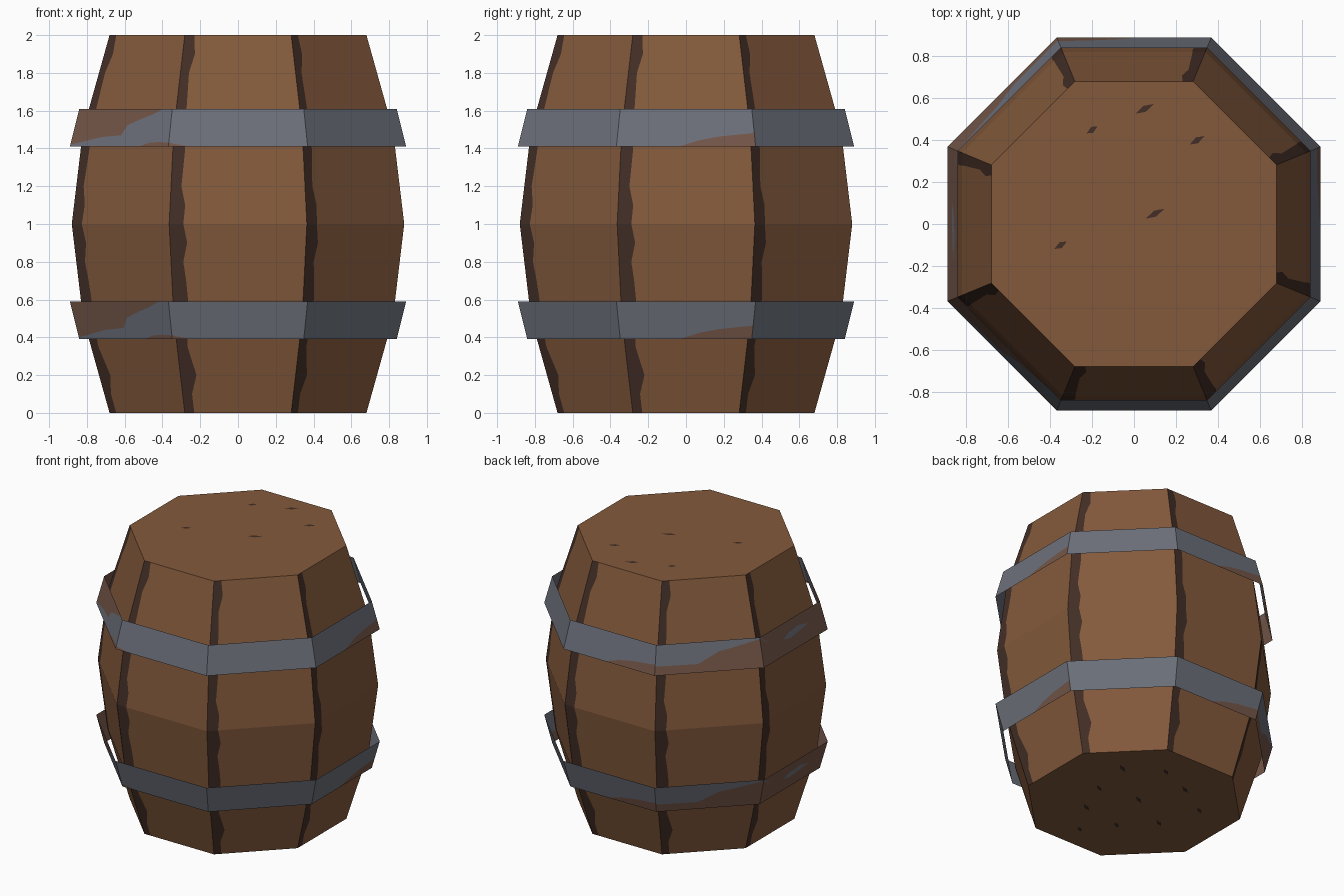
import bpy, bmesh, math

if "Cube" in bpy.data.objects:
    bpy.data.objects.remove(bpy.data.objects["Cube"])

T = math.tan(math.pi / 8)  # half side / apothem of an octagon


def material(name, rgb):
    m = bpy.data.materials.new(name)
    lin = [((c / 255 + 0.055) / 1.055) ** 2.4 for c in rgb]
    m.diffuse_color = (*lin, 1)
    m.use_nodes = True
    m.node_tree.nodes["Principled BSDF"].inputs["Base Color"].default_value = m.diffuse_color
    return m


WOOD = material("brown wood", (132, 90, 60))
DARK = material("dark wood seam", (66, 46, 38))
IRON = material("grey iron", (108, 112, 122))
RUST = material("rust", (116, 86, 72))


def lerp(points, x):
    """Piecewise linear lookup; returns the values after the key."""
    if x <= points[0][0]:
        return points[0][1:]
    for p, q in zip(points, points[1:]):
        if x <= q[0]:
            f = (x - p[0]) / (q[0] - p[0])
            return [a + (b - a) * f for a, b in zip(p[1:], q[1:])]
    return points[-1][1:]


def on_side(angle, r, s, z):
    """Point on an octagon side: apothem r, s to the right as seen from outside."""
    c, n = math.cos(angle), math.sin(angle)
    return (r * c - s * n, r * n + s * c, z)


def add_face(bm, pts, mat):
    f = bm.faces.new([bm.verts.new(p) for p in pts])
    f.material_index = mat


def finish(bm, name, mats):
    bmesh.ops.remove_doubles(bm, verts=bm.verts, dist=1e-5)
    bmesh.ops.dissolve_degenerate(bm, edges=bm.edges, dist=1e-5)
    me = bpy.data.meshes.new(name)
    bm.to_mesh(me)
    bm.free()
    for m in mats:
        me.materials.append(m)
    ob = bpy.data.objects.new(name, me)
    bpy.context.collection.objects.link(ob)
    return ob


# Barrel body: bulging octagon with a wavy dark seam on each side's left edge
PROFILE = [(0, 0.68), (0.5, 0.82), (1, 0.88), (1.5, 0.82), (2, 0.68)]
SEAM = [(0, .05), (.1, .05), (.2, .085), (.35, .055), (.5, .075), (.6, .08),
        (.7, .075), (.8, .065), (.9, .09), (1, .075), (1.1, .08), (1.2, .055),
        (1.4, .065), (1.5, .06), (1.6, .055), (1.8, .045), (1.9, .065), (2, .05)]
bm = bmesh.new()
for k in range(8):
    a = k * math.pi / 4
    for (z0, w0), (z1, w1) in zip(SEAM, SEAM[1:]):
        r0, r1 = lerp(PROFILE, z0)[0], lerp(PROFILE, z1)[0]
        h0, h1 = r0 * T, r1 * T
        for l0, l1, e0, e1, mat in ((-h0, -h1, w0 - h0, w1 - h1, 1),
                                    (w0 - h0, w1 - h1, h0, h1, 0)):
            add_face(bm, [on_side(a, r0, l0, z0), on_side(a, r0, e0, z0),
                          on_side(a, r1, e1, z1), on_side(a, r1, l1, z1)], mat)
for z, step in ((0, -1), (2, 1)):
    add_face(bm, [on_side(k * math.pi / 4, 0.68, 0.68 * T, z)
                  for k in range(8)][::step], 0)
finish(bm, "barrel_body", [WOOD, DARK])

# Small dark grain flecks on both end boards (x, y, length)
FLECKS = {
    2.001: [(-.2, .45, .06), (.05, .55, .1), (.3, .4, .08), (.1, .05, .1), (-.35, -.1, .07)],
    -.001: [(-.4, .2, .08), (-.15, .35, .1), (.1, .45, .08), (.35, .3, .1), (-.3, -.1, .08),
            (0, .05, .1), (.3, 0, .08), (-.1, -.3, .08), (.2, -.25, .1), (.05, -.5, .07)],
}
bm = bmesh.new()
d = math.radians(20)
for z, flecks in FLECKS.items():
    for x, y, ln in flecks:
        loop = [(-ln / 2, -.008), (0, -.016), (ln / 2, .006), (0, .014)]
        pts = [(x + u * math.cos(d) - v * math.sin(d),
                y + u * math.sin(d) + v * math.cos(d), z) for u, v in loop]
        add_face(bm, pts if z > 1 else pts[::-1], 0)
finish(bm, "grain_flecks", [DARK])

# Hoops: thin octagon sheets. Per side: (u, a, b) means iron between heights
# a and b, rust below a and above b (u runs left to right seen from outside)
CLEAN = [(0, 0, 1), (1, 0, 1)]
LOW = [(0, 0, 1), (.45, 0, 1), (.6, .17, 1), (.75, .27, 1), (1, .36, 1)]
PATCHES = {
    0: LOW,
    2: LOW,
    3: [(0, .3, 1), (.4, .28, 1), (.6, .65, 1), (.75, .75, 1), (1, .95, 1)],
    4: [(0, .95, 1), (.15, .6, .6), (.35, .5, .5), (.45, .42, .62),
        (.6, .48, .68), (.75, .55, .55), (1, .05, .05)],
    5: [(0, 0, .05), (.3, 0, .25), (.5, 0, .3), (.55, 0, .57), (.7, 0, .75),
        (.8, .1, .85), (.9, .12, 1), (1, .1, 1)],
    6: [(0, .1, 1), (.15, 0, 1), (1, 0, 1)],
}


def hoop(name, z0, r0, z1, r1):
    bm = bmesh.new()

    def pt(a, u, v):
        r = r0 + (r1 - r0) * v
        return on_side(a, r, (2 * u - 1) * r * T, z0 + (z1 - z0) * v)

    for k in range(8):
        a = k * math.pi / 4
        rows = PATCHES.get(k, CLEAN)
        for (u0, a0, b0), (u1, a1, b1) in zip(rows, rows[1:]):
            for l0, h0, l1, h1, mat in ((0, a0, 0, a1, 1), (a0, b0, a1, b1, 0),
                                        (b0, 1, b1, 1, 1)):
                q = []
                for u, v in ((u0, l0), (u1, l1), (u1, h1), (u0, h0)):
                    if (u, v) not in q:
                        q.append((u, v))
                if len(q) > 2:
                    add_face(bm, [pt(a, u, v) for u, v in q], mat)
    finish(bm, name, [IRON, RUST])


hoop("lower_hoop", 0.39, 0.84, 0.59, 0.89)
hoop("upper_hoop", 1.41, 0.89, 1.61, 0.84)
